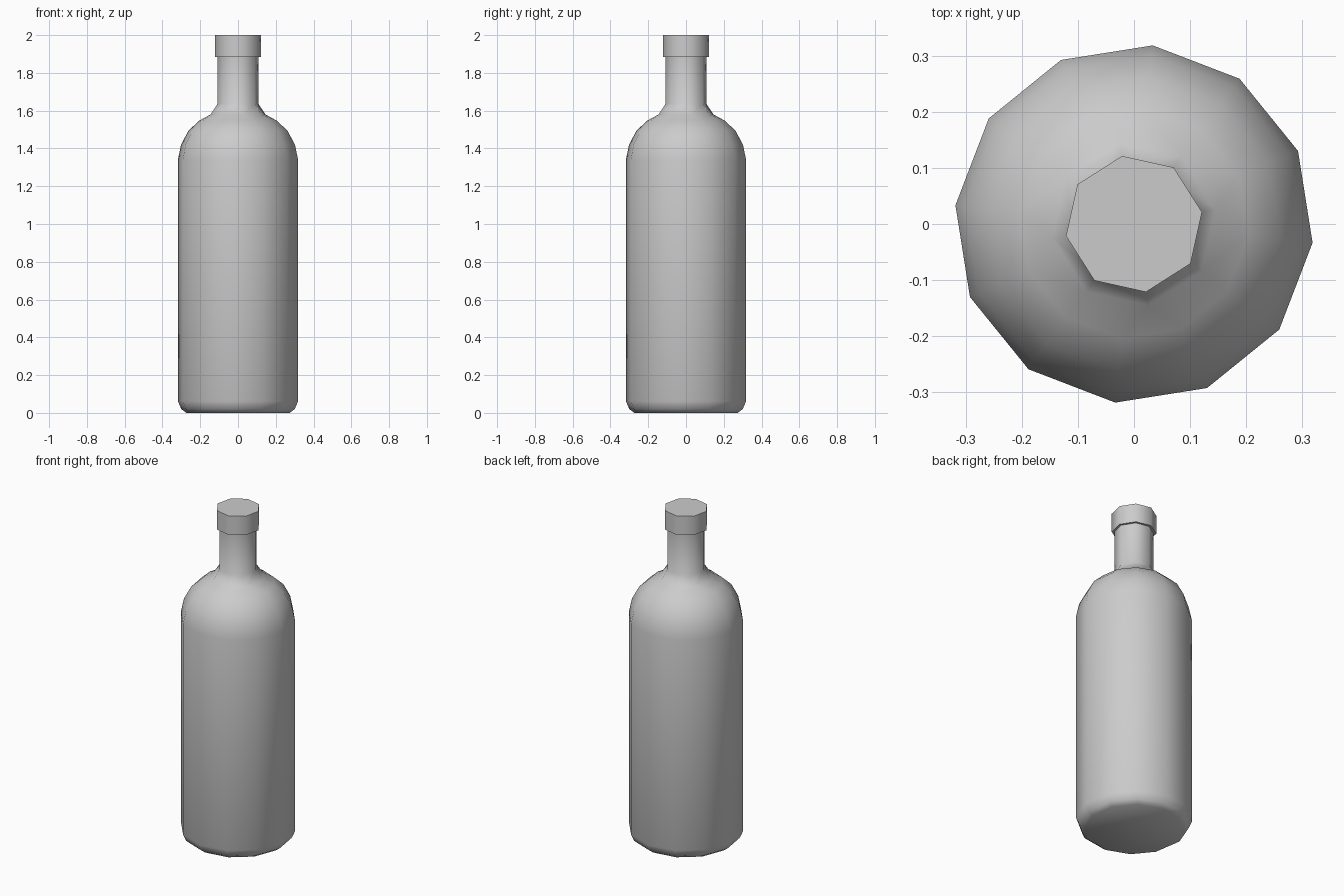
import bpy, bmesh, math

if "Cube" in bpy.data.objects:
    bpy.data.objects.remove(bpy.data.objects["Cube"])


def ring(bm, r, z, n, start):
    """Closed ring of edges; returns (verts, edges)."""
    vs = [bm.verts.new((r * math.cos(math.radians(start) + i * math.tau / n),
                        r * math.sin(math.radians(start) + i * math.tau / n), z))
          for i in range(n)]
    es = [bm.edges.new((vs[i], vs[(i + 1) % n])) for i in range(n)]
    return vs, es


def lathe(name, rows, cap_bottom=False, cap_top=False):
    """Loft rings given as (radius, height, sides, start angle)."""
    bm = bmesh.new()
    rings = [ring(bm, *row) for row in rows]
    for a, b, ra, rb in zip(rings, rings[1:], rows, rows[1:]):
        va, vb, n = a[0], b[0], ra[2]
        if n == rb[2]:
            for i in range(n):
                j = (i + 1) % n
                bm.faces.new((va[i], va[j], vb[j], vb[i]))
        else:
            bmesh.ops.bridge_loops(bm, edges=a[1] + b[1])
    if cap_bottom:
        bm.faces.new(rings[0][0][::-1])
    if cap_top:
        bm.faces.new(rings[-1][0])
    bmesh.ops.recalc_face_normals(bm, faces=bm.faces)
    # the open cap shell still needs its lid pointing up
    bm.normal_update()
    top = max(bm.faces, key=lambda f: f.calc_center_median().z)
    if cap_top and top.normal.z < 0:
        bmesh.ops.reverse_faces(bm, faces=bm.faces)
    me = bpy.data.meshes.new(name)
    bm.to_mesh(me)
    bm.free()
    ob = bpy.data.objects.new(name, me)
    bpy.context.collection.objects.link(ob)
    bpy.ops.object.select_all(action='DESELECT')
    ob.select_set(True)
    bpy.context.view_layer.objects.active = ob
    bpy.ops.object.shade_smooth_by_angle(angle=math.radians(55))
    return ob


BODY = (12, -6)   # twelve-sided body
NECK = (8, 10)    # eight-sided neck and cap

# Body, rounded shoulder, flare and neck
lathe("bottle", [
    (0.275, 0.0, *BODY), (0.302, 0.02, *BODY), (0.32, 0.062, *BODY),
    (0.32, 1.34, *BODY), (0.303, 1.42, *BODY), (0.263, 1.495, *BODY),
    (0.205, 1.548, *BODY),
    (0.147, 1.58, *NECK), (0.109, 1.638, *NECK), (0.109, 1.885, *NECK),
], cap_bottom=True)

# Cap: flat underside, straight wall, flat lid
lathe("cap", [
    (0.109, 1.885, *NECK), (0.123, 1.885, *NECK), (0.123, 2.0, *NECK),
], cap_top=True)
